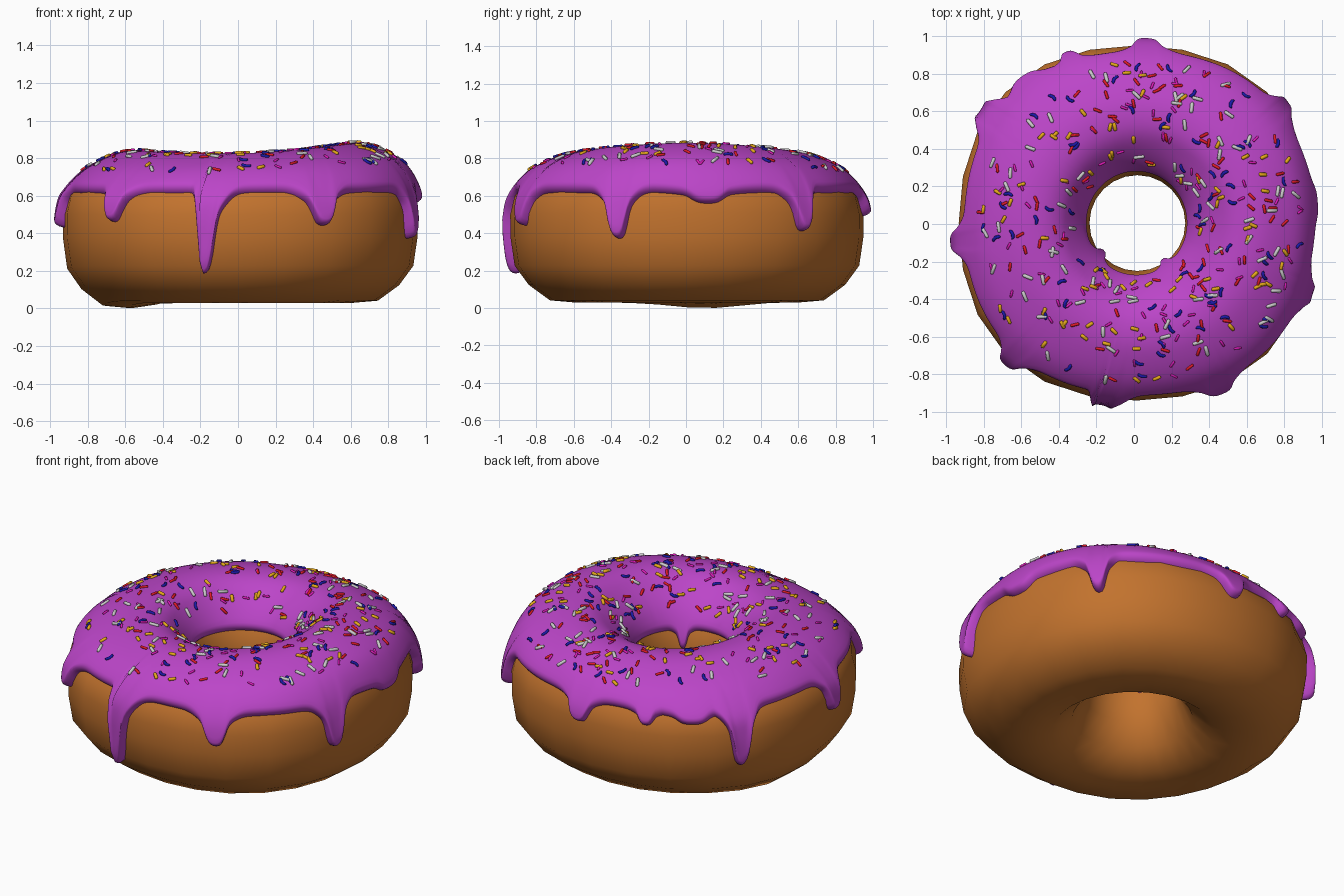
import bpy, bmesh, math, random
from mathutils import Vector

if "Cube" in bpy.data.objects:
    bpy.data.objects.remove(bpy.data.objects["Cube"])

random.seed(7)

# dough cross-section (radius, height): bottom -> outside -> crest -> hole
OUTLINE = [(.60, 0), (.74, .012), (.86, .10), (.94, .21), (.963, .37), (.965, .50),
           (.94, .60), (.845, .71), (.70, .78), (.58, .80), (.47, .775), (.355, .68),
           (.282, .56), (.255, .42), (.275, .27), (.34, .12), (.46, .02)]
N = len(OUTLINE)
# drips: angle, tip height, spread before, spread after (degrees)
OUTER_DRIPS = [(7, .56, 9, 8), (39, .41, 5, 3.5), (87, .49, 6, 5), (112, .55, 4, 4),
               (128, .57, 8, 8), (144, .30, 4.5, 4.5), (186, .43, 4.5, 4.5), (227, .46, 4, 5),
               (258, .19, 2, 6), (297, .44, 6, 5), (338, .37, 5, 4.5)]
INNER_DRIPS = [(305, .47, 8, 8), (220, .45, 9, 9)]


def wrap(deg):
    return (deg + 180) % 360 - 180


def section(a, s):
    """Radius and height of the dough at angle a (degrees), position s on the outline."""
    k = math.floor(s)
    t = s - k
    p = [Vector(OUTLINE[(k + d) % N]) for d in (-1, 0, 1, 2)]
    q = 0.5 * (2 * p[1] + (p[2] - p[0]) * t + (2 * p[0] - 5 * p[1] + 4 * p[2] - p[3]) * t ** 2
               + (3 * p[1] - p[0] - 3 * p[2] + p[3]) * t ** 3)
    r, z = q
    th = math.radians(a)
    if r > .6:                                   # slightly squarish plan
        r -= .02 * math.cos(4 * th) * (r - .6) / .365
    crest = .845 + .02 * math.cos(th) + .018 * math.cos(2 * th) - .033
    if z > .4:
        z = .4 + (z - .4) * (crest - .4) / .4
    lift = .03 * (1 - math.exp(-(wrap(a - 170) / 25) ** 2))
    return Vector((r, z + lift * max(0, 1 - z / .5)))


def surface(a, s, off=0.0):
    """3D point on the dough, pushed outward by off."""
    q = section(a, s)
    d = (section(a, s + .02) - section(a, s - .02)).normalized()
    r, z = q.x + d.y * off, q.y - d.x * off
    th = math.radians(a)
    lean = .012 + .03 * max(0, min(1, (z - .6) / .2))   # crest leans to the right
    if r < .42:
        lean = .018 + (lean - .018) * max(0, (r - .3) / .12)
    return Vector((r * math.cos(th) + lean, r * math.sin(th) + .005, z))


def edge_height(a, base, drips):
    h = base
    for ang, tip, w0, w1 in drips:
        d = wrap(a - ang)
        x = abs(d) / (w0 if d < 0 else w1)
        shape = .5 * math.exp(-(x / 1.15) ** 2) + .5 * math.exp(-(x * 1.5) ** 4)
        h = min(h, base - (base - tip) * shape)
    return h


def find_s(a, z, low, high):
    """Outline position between low and high where the dough has height z."""
    for _ in range(18):
        mid = (low + high) / 2
        if section(a, mid).y < z:
            low = mid
        else:
            high = mid
    return low


def make_object(name, bm, color):
    mesh = bpy.data.meshes.new(name)
    bm.to_mesh(mesh)
    bm.free()
    ob = bpy.data.objects.new(name, mesh)
    bpy.context.collection.objects.link(ob)
    mat = bpy.data.materials.new(name + "_color")
    mat.diffuse_color = (*color, 1)
    mat.use_nodes = True
    mat.node_tree.nodes["Principled BSDF"].inputs["Base Color"].default_value = mat.diffuse_color
    mesh.materials.append(mat)
    for f in mesh.polygons:
        f.use_smooth = True
    return ob


def loft(bm, columns, close_rows=False, close_columns=True):
    vs = [[bm.verts.new(p) for p in c] for c in columns]
    n, m = len(vs), len(vs[0])
    for i in range(n if close_columns else n - 1):
        for j in range(m if close_rows else m - 1):
            i2, j2 = (i + 1) % n, (j + 1) % m
            bm.faces.new((vs[i][j], vs[i2][j], vs[i2][j2], vs[i][j2]))
    return vs


# dough ring
bm = bmesh.new()
SEG = 24
loft(bm, [[surface(360 * i / SEG, s) for s in range(N)] for i in range(SEG)], close_rows=True)
make_object("dough", bm, (.54, .17, .027))


# icing with drips
def icing_column(a):
    z_out = edge_height(a, .62, OUTER_DRIPS)
    z_in = edge_height(a, .575, INNER_DRIPS)
    s0, s1 = find_s(a, z_out, 1, 9), find_s(a, z_in, 16, 9)
    heavy = min(1, (.62 - z_out) / .2)
    rim = .3                                     # width of the rounded lip
    lip = [rim * (1 - math.cos(k * math.pi / 10)) for k in range(5)]
    body = [rim + (s1 - s0 - 2 * rim) * k / 30 for k in range(31)]
    col = []
    for u in lip + body + [s1 - s0 - v for v in reversed(lip)]:
        e = min(1, min(u, s1 - s0 - u) / rim)
        thick = .033 + .016 * heavy * math.exp(-(u / 1.1) ** 2)
        off = -.02 + (thick + .02) * math.sqrt(max(0, 1 - (1 - e) ** 2))
        col.append(surface(a, s0 + u, off))
    return col


bm = bmesh.new()
COLS = 480
loft(bm, [icing_column(360 * i / COLS) for i in range(COLS)])
make_object("icing", bm, (.5, .06, .58))


# sprinkles
def add_sprinkle(bm, length, rad, bend):
    while True:
        a, s = random.uniform(0, 360), random.uniform(7.0, 11.2)
        if random.random() < section(a, s).x / .85:
            break
    c = surface(a, s, .036)
    e1 = (surface(a + .5, s, .036) - c).normalized()
    nor = e1.cross(surface(a, s + .05, .036) - c).normalized()
    e2 = nor.cross(e1)
    w = random.uniform(0, 2 * math.pi)
    ax = e1 * math.cos(w) + e2 * math.sin(w)
    side = nor.cross(ax)
    rings = []
    for t, f in ((-1, .55), (-.8, 1), (0, 1), (.8, 1), (1, .55)):
        mid = c + ax * (t * length / 2) + side * bend * t * t
        rings.append([mid + (side * math.cos(k * math.pi / 3) + nor * math.sin(k * math.pi / 3)) * rad * f
                      for k in range(6)])
    vs = loft(bm, rings, close_rows=True, close_columns=False)
    bm.faces.new(vs[0])
    bm.faces.new(vs[-1][::-1])


for name, color, count, length, rad, bend in (
        ("red_sprinkles", (.75, .01, .02), 85, .048, .008, 0),
        ("yellow_sprinkles", (.8, .4, .01), 75, .044, .010, 0),
        ("white_sprinkles", (.6, .6, .6), 75, .058, .010, 0),
        ("pink_sprinkles", (.75, .01, .5), 75, .04, .007, 0),
        ("blue_sprinkles", (.01, .01, .4), 65, .05, .009, .008)):
    bm = bmesh.new()
    for _ in range(count):
        add_sprinkle(bm, length, rad, bend)
    bmesh.ops.recalc_face_normals(bm, faces=bm.faces)
    make_object(name, bm, color)
